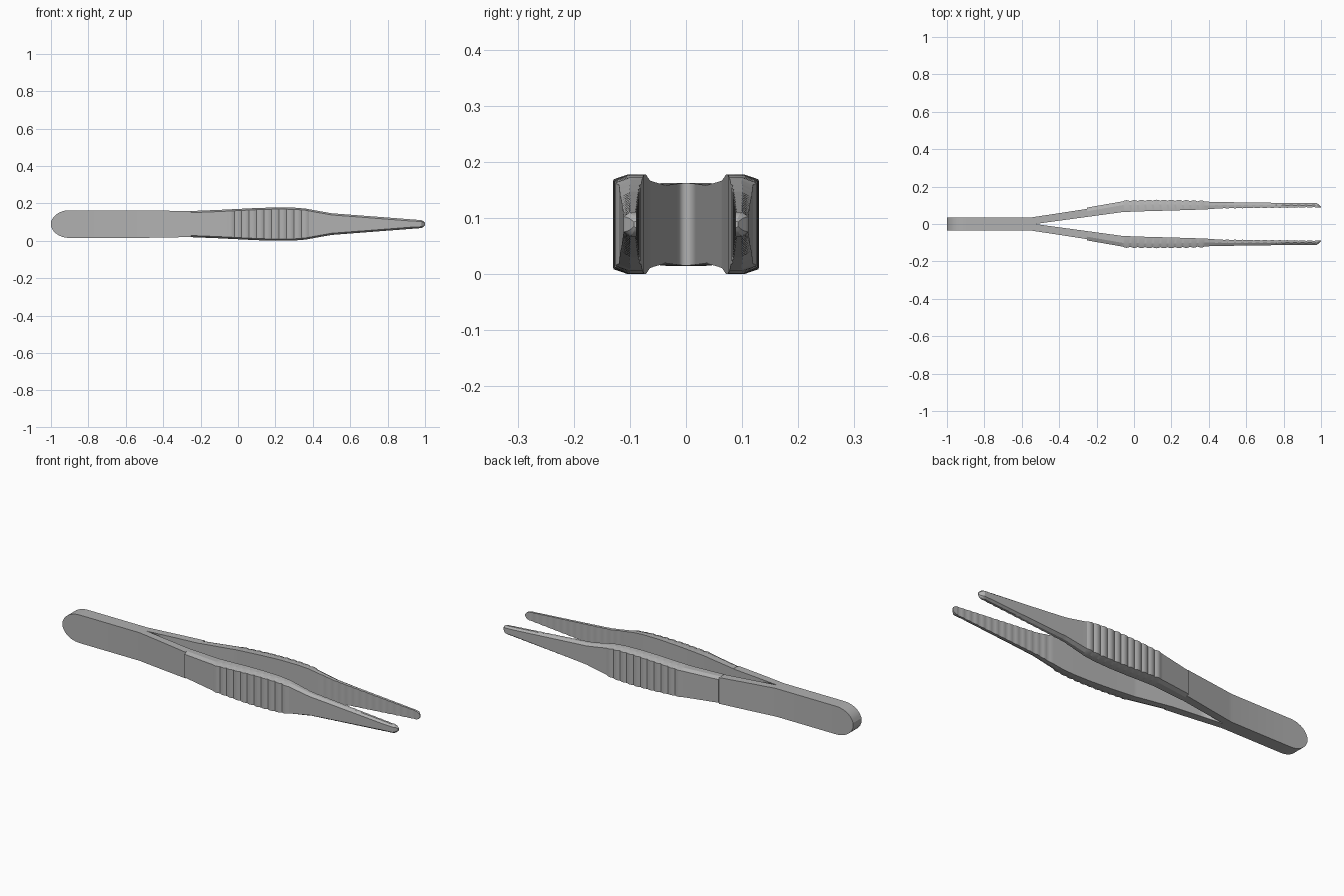
import bpy, bmesh, math

if "Cube" in bpy.data.objects:
    bpy.data.objects.remove(bpy.data.objects["Cube"])

MID = 0.089  # height of the centre line

# Dark steel
steel = bpy.data.materials.new("dark_steel")
steel.diffuse_color = (0.44, 0.44, 0.44, 1)
steel.use_nodes = True
steel.node_tree.nodes["Principled BSDF"].inputs["Base Color"].default_value = steel.diffuse_color


def lerp(table, x):
    """Piecewise linear value from (x, value) pairs."""
    for (x0, v0), (x1, v1) in zip(table, table[1:]):
        if x <= x1:
            return v0 + (v1 - v0) * max(0, x - x0) / (x1 - x0)
    return table[-1][1]


def loft(name, sections):
    """Skin equal-length sections, leave the y=0 seam open, mirror across y."""
    bm = bmesh.new()
    rings = [[bm.verts.new(p) for p in s] for s in sections]
    n = len(rings[0])
    for a, b in zip(rings, rings[1:]):
        for i in range(n):
            j = (i + 1) % n
            quad = (a[i], a[j], b[j], b[i])
            if any(v.co.y > 1e-5 for v in quad):
                bm.faces.new(quad)
    for r in (rings[0], rings[-1]):
        bm.faces.new(r)
    bmesh.ops.remove_doubles(bm, verts=bm.verts, dist=1e-5)
    bmesh.ops.recalc_face_normals(bm, faces=bm.faces)
    me = bpy.data.meshes.new(name)
    bm.to_mesh(me)
    bm.free()
    me.materials.append(steel)
    ob = bpy.data.objects.new(name, me)
    bpy.context.collection.objects.link(ob)
    bpy.ops.object.select_all(action='DESELECT')
    ob.select_set(True)
    bpy.context.view_layer.objects.active = ob
    bpy.ops.object.shade_smooth_by_angle(angle=math.radians(20))
    mir = ob.modifiers.new("mirror", 'MIRROR')
    mir.use_axis = (False, True, False)
    mir.merge_threshold = 1e-4
    return ob


INNER = [(-1, 0), (-0.53, 0), (-0.06, 0.064), (0.05, 0.068), (0.3, 0.075),
         (0.5, 0.083), (1, 0.088)]
OUTER = [(-0.25, 0.088), (-0.06, 0.121), (0.1, 0.124), (0.25, 0.123),
         (0.4, 0.119), (0.6, 0.115), (0.98, 0.111)]
HALF = [(-0.25, 0.07), (-0.1, 0.076), (0, 0.081), (0.1, 0.086), (0.2, 0.089),
        (0.3, 0.088), (0.36, 0.083), (0.42, 0.072), (0.5, 0.058), (0.97, 0.022)]

# Joined rear handle with a rounded end, splitting into two spring leaves
handle = []
stations = [(-0.9 - 0.1 * math.cos(a), 0.074 * math.sin(a))
            for a in [math.pi / 2 * i / 12 for i in range(1, 13)]]
stations[0] = (-1.0, 0.012)
stations += [(-0.55, 0.074), (-0.53, 0.0738), (-0.4, 0.072), (-0.25, 0.069)]
for x, h in stations:
    yi = lerp(INNER, x)
    yo = lerp([(-1, 0.035), (-0.55, 0.035), (-0.25, 0.081)], x)
    handle.append([(x, yi, MID - h), (x, yo, MID - h),
                   (x, yo, MID + h), (x, yi, MID + h)])
loft("handle_and_springs", handle)


def arm_section(x, yi, yo, ridge, h):
    """Six-sided section, chamfered along the outer edges."""
    c = min(0.02, (yo - yi) * 0.5)
    cz = min(0.009, h * 0.35)
    y = yo + ridge
    return [(x, yi, MID - h), (x, yo - c, MID - h), (x, y, MID - h + cz),
            (x, y, MID + h - cz), (x, yo - c, MID + h), (x, yi, MID + h)]


# Gripping arms: scalloped ridges outside, fine teeth inside
arms = []
for k in range(-25, 98):
    x = k / 100
    ridge = 0.006 * abs(math.sin(math.pi * (k + 6) / 4)) if -6 <= k <= 38 else 0
    tooth = 0.003 * (1 - abs((k - 42) % 4 - 2) / 2) if 42 <= k <= 97 else 0
    yi = lerp(INNER, x) + tooth
    arms.append(arm_section(x, yi, lerp(OUTER, x), ridge, lerp(HALF, x)))

# Rounded tip, cut at a slant on the outside
for i in range(1, 9):
    t = i / 8
    h = 0.022 * math.sqrt(max(0.06, 1 - t * t))
    yo = 0.111 - 0.018 * max(0, t - 0.3) / 0.7
    arms.append(arm_section(0.97 + 0.03 * t, 0.088, yo, 0, h))
loft("grip_arms", arms)
